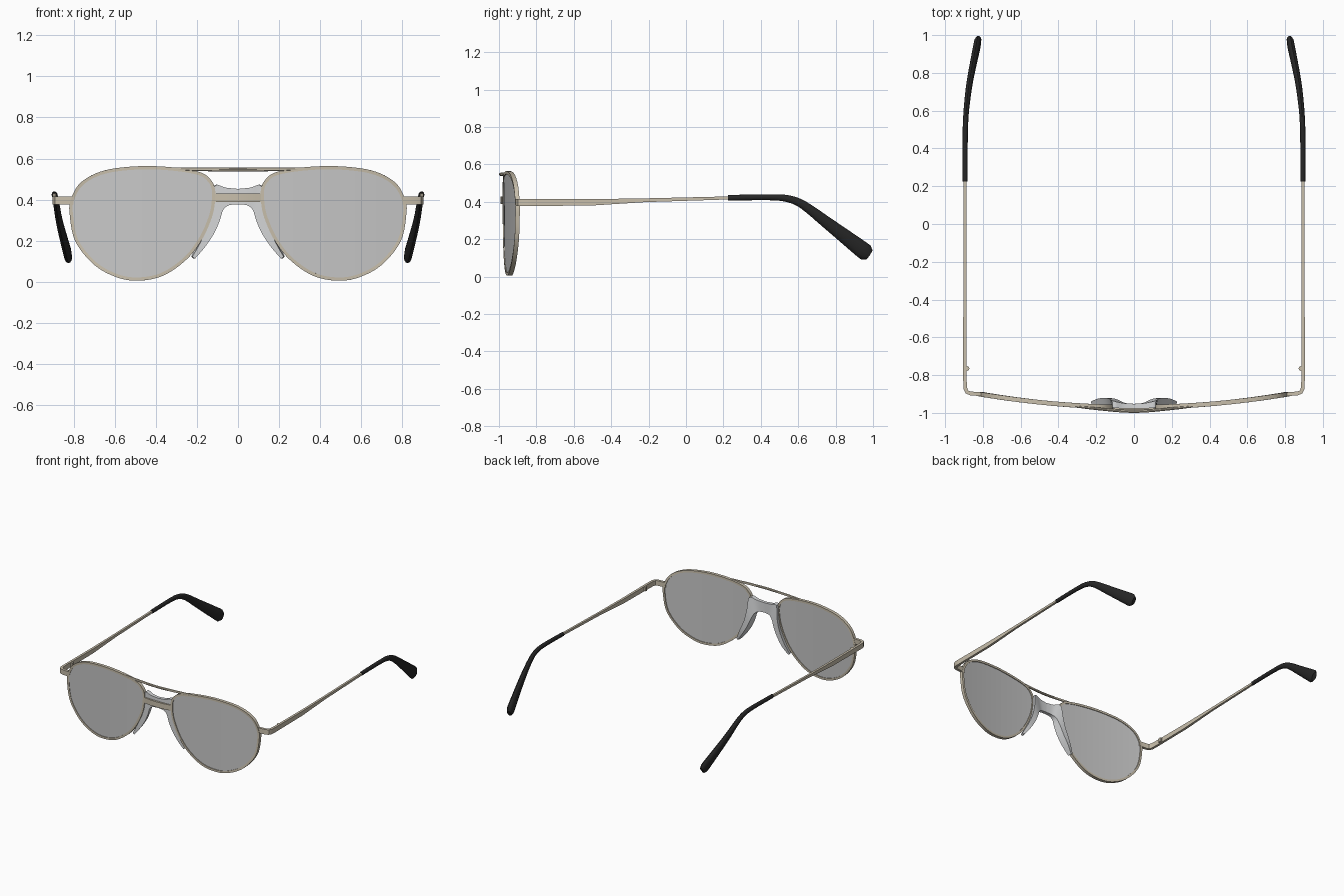
import bpy, bmesh, math
from mathutils import Vector

if "Cube" in bpy.data.objects:
    bpy.data.objects.remove(bpy.data.objects["Cube"])


def material(name, rgb):
    m = bpy.data.materials.new(name)
    m.use_nodes = True
    m.diffuse_color = (*rgb, 1)
    m.node_tree.nodes["Principled BSDF"].inputs["Base Color"].default_value = (*rgb, 1)
    return m


METAL = material("champagne metal", (0.58, 0.52, 0.41))
LENS = material("grey lens", (0.58, 0.58, 0.58))
CLEAR = material("pale plastic", (0.67, 0.68, 0.69))
BLACK = material("black rubber", (0.02, 0.02, 0.02))


def wrap(x):
    """Depth of the curved front at a given x."""
    return -0.97 + 0.105 * x * x


def finish(name, bm, mat, angle=40):
    bmesh.ops.recalc_face_normals(bm, faces=bm.faces)
    me = bpy.data.meshes.new(name)
    bm.to_mesh(me)
    bm.free()
    me.materials.append(mat)
    ob = bpy.data.objects.new(name, me)
    bpy.context.collection.objects.link(ob)
    bpy.ops.object.select_all(action="DESELECT")
    ob.select_set(True)
    bpy.context.view_layer.objects.active = ob
    if angle:
        bpy.ops.object.shade_smooth_by_angle(angle=math.radians(angle))
    return ob


def spline(points, steps=5, closed=False):
    """Smooth curve through points of any dimension."""
    n = len(points)
    out = []
    for i in range(n if closed else n - 1):
        ids = [(i + k) % n if closed else min(max(i + k, 0), n - 1) for k in (-1, 0, 1, 2)]
        a, b, c, d = (points[j] for j in ids)
        for s in range(steps):
            t = s / steps
            out.append([0.5 * (2 * q + (r - p) * t + (2 * p - 5 * q + 4 * r - w) * t ** 2
                               + (3 * q - p - 3 * r + w) * t ** 3)
                        for p, q, r, w in zip(a, b, c, d)])
    if not closed:
        out.append(list(points[-1]))
    return out


def loft(name, rings, mat, closed=False):
    bm = bmesh.new()
    vs = [[bm.verts.new(p) for p in ring] for ring in rings]
    count = len(vs[0])
    for i in range(len(vs) if closed else len(vs) - 1):
        a, b = vs[i], vs[(i + 1) % len(vs)]
        for j in range(count):
            k = (j + 1) % count
            bm.faces.new((a[j], a[k], b[k], b[j]))
    if not closed:
        bm.faces.new(vs[0])
        bm.faces.new(vs[-1])
    return finish(name, bm, mat)


def sweep(name, stations, axis, mat, sides=10, closed=False):
    """Sweep a section; each station is x, y, z, half size along axis, half size across.
    Four sides give a rectangular bar, more give an oval."""
    axis = Vector(axis)
    n = len(stations)
    phase, grow = (math.pi / 4, math.sqrt(2)) if sides == 4 else (0, 1)
    rings = []
    for i, (x, y, z, w, h) in enumerate(stations):
        nxt = stations[(i + 1) % n if closed else min(i + 1, n - 1)]
        prv = stations[(i - 1) % n if closed else max(i - 1, 0)]
        t = (Vector(nxt[:3]) - Vector(prv[:3])).normalized()
        across = t.cross(axis).normalized() * h * grow
        along = across.cross(t).normalized() * w * grow
        rings.append([Vector((x, y, z)) + along * math.cos(a) + across * math.sin(a)
                      for a in (phase + math.tau * k / sides for k in range(sides))])
    return loft(name, rings, mat, closed)


# Teardrop outline shared by lens and rim (x, z)
OUTLINE = spline([(0.12, 0.45), (0.138, 0.49), (0.185, 0.525), (0.30, 0.547), (0.47, 0.555),
                  (0.645, 0.535), (0.757, 0.48), (0.806, 0.40), (0.812, 0.33), (0.785, 0.2),
                  (0.695, 0.088), (0.585, 0.028), (0.48, 0.013), (0.365, 0.038), (0.255, 0.115),
                  (0.182, 0.21), (0.135, 0.315), (0.12, 0.39)], 6, True)

for side, s in (("left", 1), ("right", -1)):
    # Rim
    sweep(side + "_rim", [(s * x, wrap(x), z, 0.012, 0.008) for x, z in OUTLINE],
          (0, 1, 0), METAL, 4, True)

    # Lens: flat outline cut into strips, then bent round the face
    bm = bmesh.new()
    bm.faces.new([bm.verts.new((s * x, 0, z)) for x, z in OUTLINE])
    for i in range(1, 14):
        bmesh.ops.bisect_plane(bm, geom=bm.verts[:] + bm.edges[:] + bm.faces[:],
                               plane_co=(s * (0.12 + 0.05 * i), 0, 0), plane_no=(1, 0, 0))
    for v in bm.verts:
        v.co.y = wrap(v.co.x)
    lens = finish(side + "_lens", bm, LENS, 0)
    thick = lens.modifiers.new("thickness", "SOLIDIFY")
    thick.thickness = 0.014
    thick.offset = 0

    # Temple arm: end piece, rounded corner and tapering bar
    arm = [(0.80, -0.902, 0.396, 0.019, 0.010), (0.865, -0.897, 0.396, 0.019, 0.010),
           (0.884, -0.890, 0.396, 0.019, 0.010), (0.893, -0.870, 0.396, 0.019, 0.010),
           (0.895, -0.83, 0.396, 0.019, 0.009), (0.895, -0.50, 0.397, 0.017, 0.009),
           (0.895, -0.22, 0.408, 0.010, 0.008), (0.895, 0.25, 0.421, 0.008, 0.008)]
    sweep(side + "_temple", [(s * a[0], *a[1:]) for a in arm], (0, 0, 1), METAL, 4)

    # Hinge knuckle on the inside of the arm
    sweep(side + "_hinge", [(s * 0.884, -0.765, z, 0.013, 0.013) for z in (0.381, 0.411)],
          (0, 1, 0), METAL, 8)

    # Ear tip: curves down and inward, widening toward a blunt end
    tip = spline([(0.894, 0.225, 0.421, 0.013, 0.015), (0.894, 0.45, 0.424, 0.014, 0.016),
                  (0.891, 0.55, 0.415, 0.014, 0.019), (0.885, 0.63, 0.381, 0.015, 0.023),
                  (0.868, 0.76, 0.283, 0.017, 0.032), (0.832, 0.94, 0.145, 0.020, 0.045)], 4)
    tip += [(0.828, 0.962, 0.128, 0.019, 0.045), (0.823, 0.980, 0.116, 0.015, 0.030)]
    sweep(side + "_ear_tip", [(s * p[0], *p[1:]) for p in tip], (1, 0, 0), BLACK, 12)

# Brow bar, tapering onto both rims
brow = spline([(-0.36, -0.960, 0.552, 0.004, 0.005), (-0.2, -0.978, 0.548, 0.007, 0.009),
               (0, -0.991, 0.546, 0.009, 0.009), (0.2, -0.978, 0.548, 0.007, 0.009),
               (0.36, -0.960, 0.552, 0.004, 0.005)], 5)
sweep("brow_bar", brow, (0, 1, 0), METAL, 8)

# Metal bridge between the lenses
bridge = [(x, -0.984 + 0.9 * x * x, 0.408, 0.008, 0.021) for x in (-0.12, -0.06, 0, 0.06, 0.12)]
sweep("bridge", bridge, (0, 1, 0), METAL, 4)

# Saddle nose piece: upper x, z, lower x, z, front y, back y, outward flare at the back
half = spline([(0, 0.452, 0, 0.377, -0.976, -0.952, 0), (0.06, 0.458, 0.045, 0.372, -0.976, -0.948, 0),
               (0.112, 0.468, 0.072, 0.350, -0.974, -0.935, 0.004),
               (0.118, 0.375, 0.088, 0.300, -0.974, -0.925, 0.012),
               (0.136, 0.290, 0.115, 0.238, -0.973, -0.922, 0.014),
               (0.178, 0.200, 0.160, 0.170, -0.971, -0.924, 0.012),
               (0.222, 0.122, 0.210, 0.112, -0.966, -0.940, 0.006)], 4)


def saddle_ring(p, s):
    ux, uz, lx, lz, front, back, flare = p
    return [(s * ux, front, uz), (s * lx, front, lz),
            (s * (lx + flare), back, lz), (s * (ux + flare), back, uz)]


rings = [saddle_ring(p, -1) for p in reversed(half[1:])] + [saddle_ring(p, 1) for p in half]
loft("nose_saddle", rings, CLEAR)
